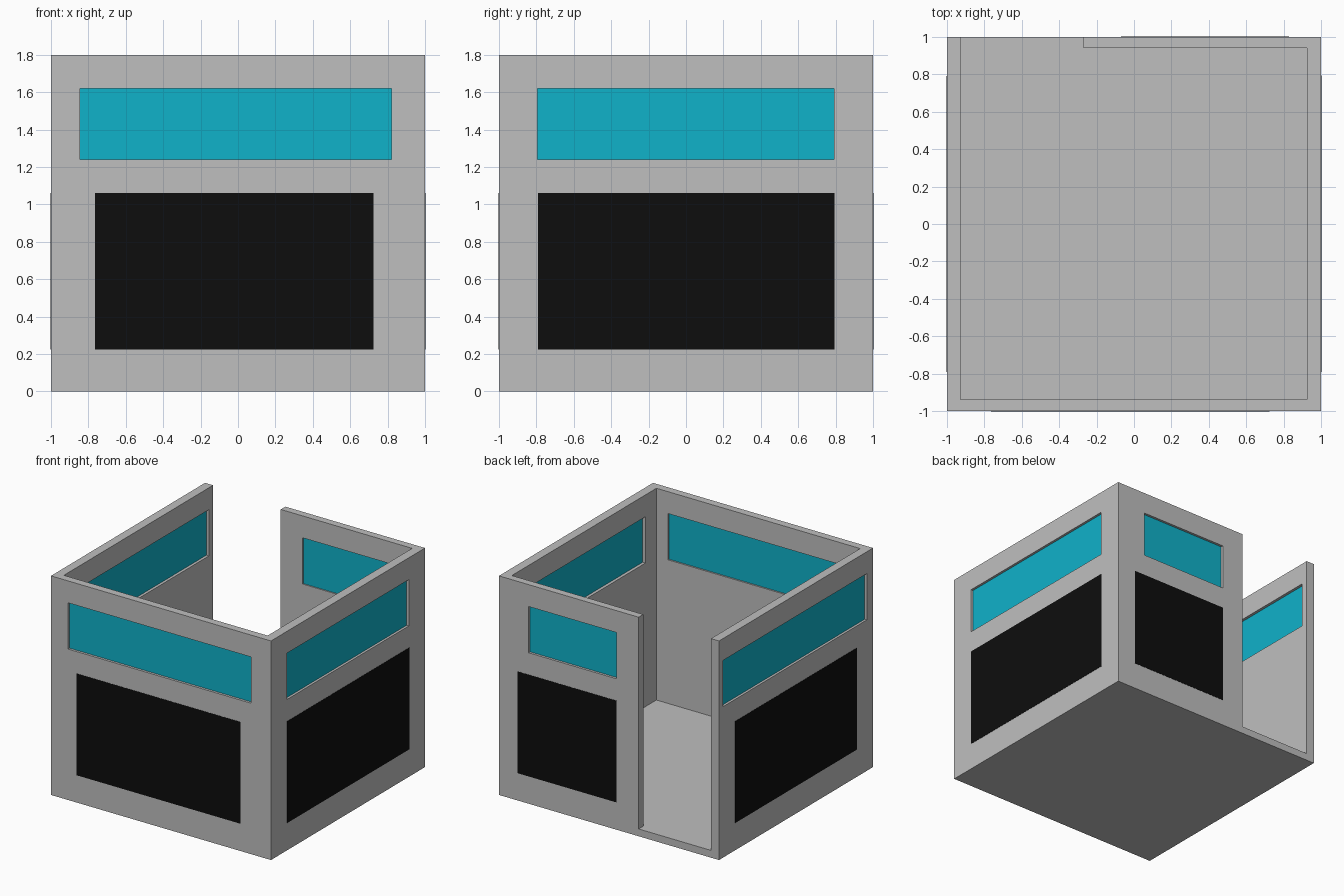
import bpy
import bmesh

if "Cube" in bpy.data.objects:
    bpy.data.objects.remove(bpy.data.objects["Cube"], do_unlink=True)


def material(name, rgb):
    mat = bpy.data.materials.new(name)
    mat.use_nodes = True
    mat.diffuse_color = (*rgb, 1)
    mat.node_tree.nodes["Principled BSDF"].inputs["Base Color"].default_value = (*rgb, 1)
    return mat


GREY = material("wall_grey", (0.52, 0.52, 0.52))
TEAL = material("glass_teal", (0.005, 0.445, 0.59))
BLACK = material("panel_black", (0.004, 0.004, 0.004))


def prism(name, outline, z0, z1, mat):
    """Extrude a plan outline from z0 to z1."""
    bm = bmesh.new()
    face = bm.faces.new([bm.verts.new((x, y, z0)) for x, y in outline])
    top = bmesh.ops.extrude_face_region(bm, geom=[face])["geom"]
    bmesh.ops.translate(bm, vec=(0, 0, z1 - z0),
                        verts=[v for v in top if isinstance(v, bmesh.types.BMVert)])
    bmesh.ops.recalc_face_normals(bm, faces=bm.faces)
    mesh = bpy.data.meshes.new(name)
    bm.to_mesh(mesh)
    bm.free()
    mesh.materials.append(mat)
    obj = bpy.data.objects.new(name, mesh)
    bpy.context.collection.objects.link(obj)
    return obj


def wall_box(name, side, span, depth, heights, mat):
    """Box set in one wall: span runs along it, depth is measured inward."""
    a, b = span
    near, far = 1 - depth[0], 1 - depth[1]
    sign = 1 if side in ("left", "back") else -1
    outline = [(a, sign * near), (b, sign * near), (b, sign * far), (a, sign * far)]
    if side in ("left", "right"):
        outline = [(y, x) for x, y in outline]
    return prism(name, outline, *heights, mat)


def carve(target, cutter):
    mod = target.modifiers.new("cut", "BOOLEAN")
    mod.operation = "DIFFERENCE"
    mod.solver = "EXACT"
    mod.object = cutter
    cutter.hide_render = True
    bpy.context.view_layer.objects.active = target
    bpy.ops.object.modifier_apply(modifier=mod.name)
    bpy.data.objects.remove(cutter, do_unlink=True)


# Walls and floor, hollowed out together with the doorway
shell = prism("walls_and_floor", [(-1, -1), (1, -1), (1, 1), (-1, 1)], 0, 1.8, GREY)
room = [(-0.927, -0.937), (0.925, -0.937), (0.925, 0.94),
        (-0.27, 0.94), (-0.27, 1.1), (-0.927, 1.1)]
carve(shell, prism("room_cutter", room, 0.06, 2, GREY))

# Window and dark panel spans along each wall
LAYOUT = {
    "front": ((-0.845, 0.82), (-0.765, 0.725)),
    "left": ((-0.795, 0.79), (-0.79, 0.795)),
    "back": ((-0.07, 0.73), (-0.07, 0.83)),
    "right": ((-0.92, 0.945), (-0.79, 0.79)),
}
WINDOW_Z = (1.24, 1.62)
PANEL_Z = (0.225, 1.06)

for side, (window, panel) in LAYOUT.items():
    carve(shell, wall_box("window_cutter", side, window, (-0.05, 0.09), WINDOW_Z, GREY))
    wall_box(side + "_window_glass", side, window, (0.02, 0.05), WINDOW_Z, TEAL)
    wall_box(side + "_dark_panel", side, panel, (-0.002, 0.004), PANEL_Z, BLACK)
